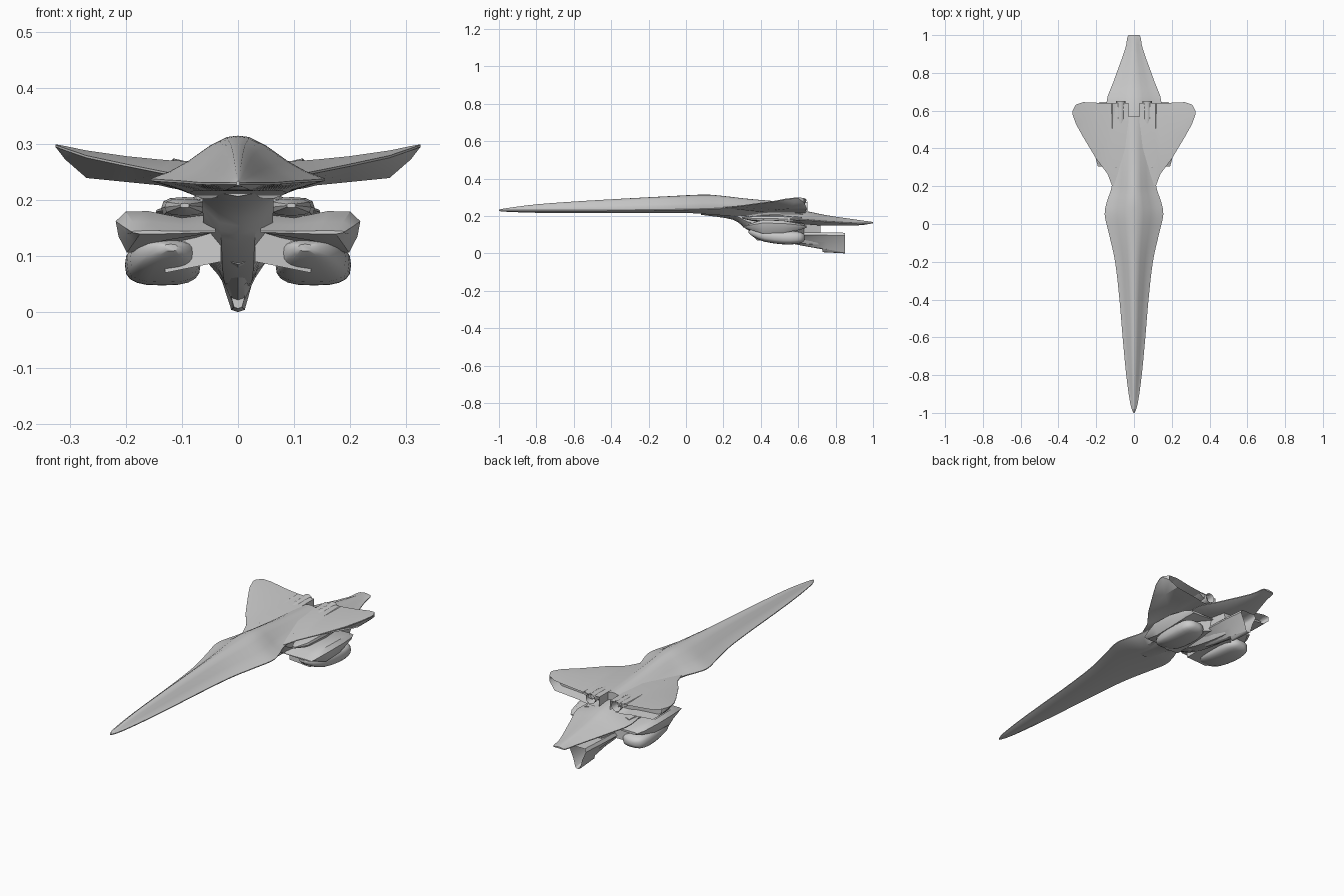
import bpy, bmesh, math

if "Cube" in bpy.data.objects:
    bpy.data.objects.remove(bpy.data.objects["Cube"])


def loft(name, rings, mirrored=False, angle=32):
    """Skin closed rings of 3D points, cap both ends."""
    bm = bmesh.new()
    vr = [[bm.verts.new(p) for p in r] for r in rings]
    n = len(rings[0])
    for a, b in zip(vr, vr[1:]):
        for i in range(n):
            bm.faces.new((a[i], a[(i + 1) % n], b[(i + 1) % n], b[i]))
    bm.faces.new(vr[0])
    bm.faces.new(vr[-1])
    bmesh.ops.recalc_face_normals(bm, faces=bm.faces)
    me = bpy.data.meshes.new(name)
    bm.to_mesh(me)
    bm.free()
    ob = bpy.data.objects.new(name, me)
    bpy.context.collection.objects.link(ob)
    if mirrored:
        ob.modifiers.new("mirror", 'MIRROR').use_mirror_merge = False
    bpy.ops.object.select_all(action='DESELECT')
    ob.select_set(True)
    bpy.context.view_layer.objects.active = ob
    bpy.ops.object.shade_smooth_by_angle(angle=math.radians(angle))
    return ob


def recess(ob, thick, depth):
    """Hollow out the rear-facing faces."""
    bm = bmesh.new()
    bm.from_mesh(ob.data)
    bm.normal_update()
    fs = [f for f in bm.faces if f.normal.y > 0.8]
    bmesh.ops.inset_region(bm, faces=fs, thickness=thick, use_even_offset=True)
    vs = {v for f in fs for v in f.verts}
    for v in vs:
        v.co.y -= depth
    bm.to_mesh(ob.data)
    bm.free()


def smooth_keys(keys, sub=4):
    """Cubic (monotone-ish) interpolation of parameter rows."""
    out = []
    for i in range(len(keys) - 1):
        p0, p1 = keys[max(i - 1, 0)], keys[i]
        p2, p3 = keys[i + 1], keys[min(i + 2, len(keys) - 1)]
        for s in range(sub):
            t = s / sub
            out.append([p1[k] + 0.5 * t * (p2[k] - p0[k] + t * (
                2 * p0[k] - 5 * p1[k] + 4 * p2[k] - p3[k]
                + t * (3 * (p1[k] - p2[k]) + p3[k] - p0[k]))) for k in range(len(p1))])
    return out + [list(keys[-1])]


def sym(half, y):
    """Full ring from a right half profile (bottom to top)."""
    return [(x, y, z) for x, z in half] + [(-x, y, z) for x, z in reversed(half) if x > 1e-6]


def hull_ring(y, w, zb, ze, zt):
    h = zt - ze
    half = [(0.55 * w, zb), (w, ze - 0.004), (w, ze), (0.78 * w, ze + 0.17 * h),
            (0.58 * w, ze + 0.4 * h), (0.32 * w, ze + 0.78 * h),
            (0.13 * w, ze + 0.97 * h), (0, zt)]
    return sym(half, y)


# long needle hull: y, half width, bottom, chine, top
hull = [(-1, .003, .226, .231, .234), (-.95, .02, .222, .231, .243), (-.8, .041, .217, .231, .262),
        (-.6, .06, .216, .231, .277), (-.4, .077, .216, .232, .289), (-.2, .1, .216, .234, .3),
        (-.05, .133, .216, .236, .308), (.05, .155, .214, .238, .313), (.12, .143, .208, .24, .314),
        (.2, .118, .203, .243, .307), (.35, .105, .2, .245, .29), (.57, .09, .205, .245, .272)]
loft("main_hull", [hull_ring(*k) for k in smooth_keys(hull)])

# main wings, lofted outward: x, leading y, trailing y, lead z, bottom z, top z
wing = [(.03, .16, .64, .243, .215, .268), (.115, .2, .64, .245, .22, .27),
        (.14, .265, .64, .25, .226, .272), (.2, .345, .642, .262, .232, .278),
        (.27, .462, .645, .277, .239, .288), (.308, .53, .632, .29, .272, .296),
        (.325, .58, .6, .296, .294, .299)]
rings = []
for x, a, b, zl, zb, zt in wing:
    m = a + 0.5 * (b - a)
    rings.append([(x, a, zl - .002), (x, m, zb), (x, b, zb),
                  (x, b, zt), (x, m, zt), (x, a, zl + .002)])
recess(loft("main_wing", rings, True), .007, .05)

# strakes along the wing roots, ending in small spikes
loft("wing_root_strake", [[(.1 + s, y, .25), (.125 + s, y, .25 + h * .6), (.115 + s, y, .25 + h),
                           (.085 + s, y, .25 + h * .7), (.07, y, .245)]
                          for y, s, h in [(.3, -.02, .008), (.5, 0, .02), (.635, 0, .024)]], True)

# upper tail deck below the hull
tail = [(.36, .07, .18, .2, .235), (.5, .12, .165, .188, .24), (.64, .146, .155, .181, .226),
        (.75, .11, .148, .172, .204), (.92, .049, .15, .162, .179), (.985, .036, .158, .163, .17),
        (1, .028, .16, .164, .168)]
loft("tail_deck", [hull_ring(*k) for k in smooth_keys(tail, 3)])

# central neck joining hull and lower body: y, top half width, bottom half width, top, bottom
neck = [(.08, .06, .03, .23, .206), (.25, .078, .035, .24, .18), (.33, .078, .03, .235, .125),
        (.45, .075, .028, .225, .078), (.6, .07, .025, .215, .05), (.72, .05, .02, .18, .04)]
loft("neck_body", [sym([(0, b), (wb, b + .006), (.8 * wt, b + .4 * (t - b)), (.75 * wt, b + .65 * (t - b)),
                        (wt, t), (0, t)], y) for y, wt, wb, t, b in smooth_keys(neck)])

# lower keel with hollow rear mouth
keel = [(.42, .04, .12, .085), (.6, .062, .112, .045), (.75, .055, .112, .018), (.85, .045, .11, 0)]
k = loft("lower_keel", [sym([(0, b), (.012, b + .004), (.55 * w, b + .45 * (t - b)), (w, t - .015),
                             (.85 * w, t), (0, t)], y) for y, w, t, b in keel])
recess(k, .006, .12)

# lower engine pods: y, centre x, centre z, half width, half height
pod = [(.335, .12, .115, .012, .006), (.36, .125, .108, .04, .02), (.42, .13, .095, .062, .033),
       (.52, .134, .085, .067, .037), (.59, .136, .084, .063, .034), (.625, .137, .084, .045, .024),
       (.637, .137, .084, .015, .008)]


def superellipse(y, cx, cz, w, h, n=20, e=0.7):
    pts = []
    for i in range(n):
        a = 2 * math.pi * i / n
        c, s = math.cos(a), math.sin(a)
        pts.append((cx + w * math.copysign(abs(c) ** e, c), y, cz + h * math.copysign(abs(s) ** e, s)))
    return pts


loft("engine_pod", [superellipse(*p) for p in smooth_keys(pod, 2)], True, 40)

# pylons that carry the pods
loft("pod_pylon", [[(.03, a, zb), (.03, .5, zb), (.03, c, zb), (.03, c, zt), (.03, .5, zt), (.03, a, zt)]
                   if i == 0 else
                   [(.13, a, zb), (.13, .5, zb), (.13, c, zb), (.13, c, zt), (.13, .5, zt), (.13, a, zt)]
                   for i, (a, c, zb, zt) in enumerate([(.36, .64, .09, .15), (.38, .6, .07, .12)])], True)

# side fins above the pods: profile in front view, scaled along y
prof = [(.04, .145), (.15, .11), (.198, .106), (.213, .135), (.218, .162),
        (.2, .179), (.16, .18), (.1, .168), (.04, .175)]
stations = [(.305, .85, .08), (.35, .92, .5), (.41, 1, 1), (.52, .99, .9), (.61, .9, .45), (.645, .8, .15)]
loft("side_fin", [[(.04 + (x - .04) * sx, y, .142 + (z - .142) * sz) for x, z in prof]
                  for y, sx, sz in stations], True)

# shoulder fairings between wing and fin
loft("shoulder_fairing", [superellipse(y, .095, z, w, h, 12) for y, z, w, h in
                          [(.3, .19, .008, .004), (.36, .187, .036, .015), (.5, .185, .042, .02),
                           (.62, .18, .03, .016)]], True)

# twin thruster nozzles in the rear notch
noz = loft("thruster_nozzle", [superellipse(y, .07, .252, r, r, 14, 1) for y, r in
                               [(.5, .012), (.56, .022), (.61, .021), (.65, .025)]], True)
recess(noz, .006, .04)
